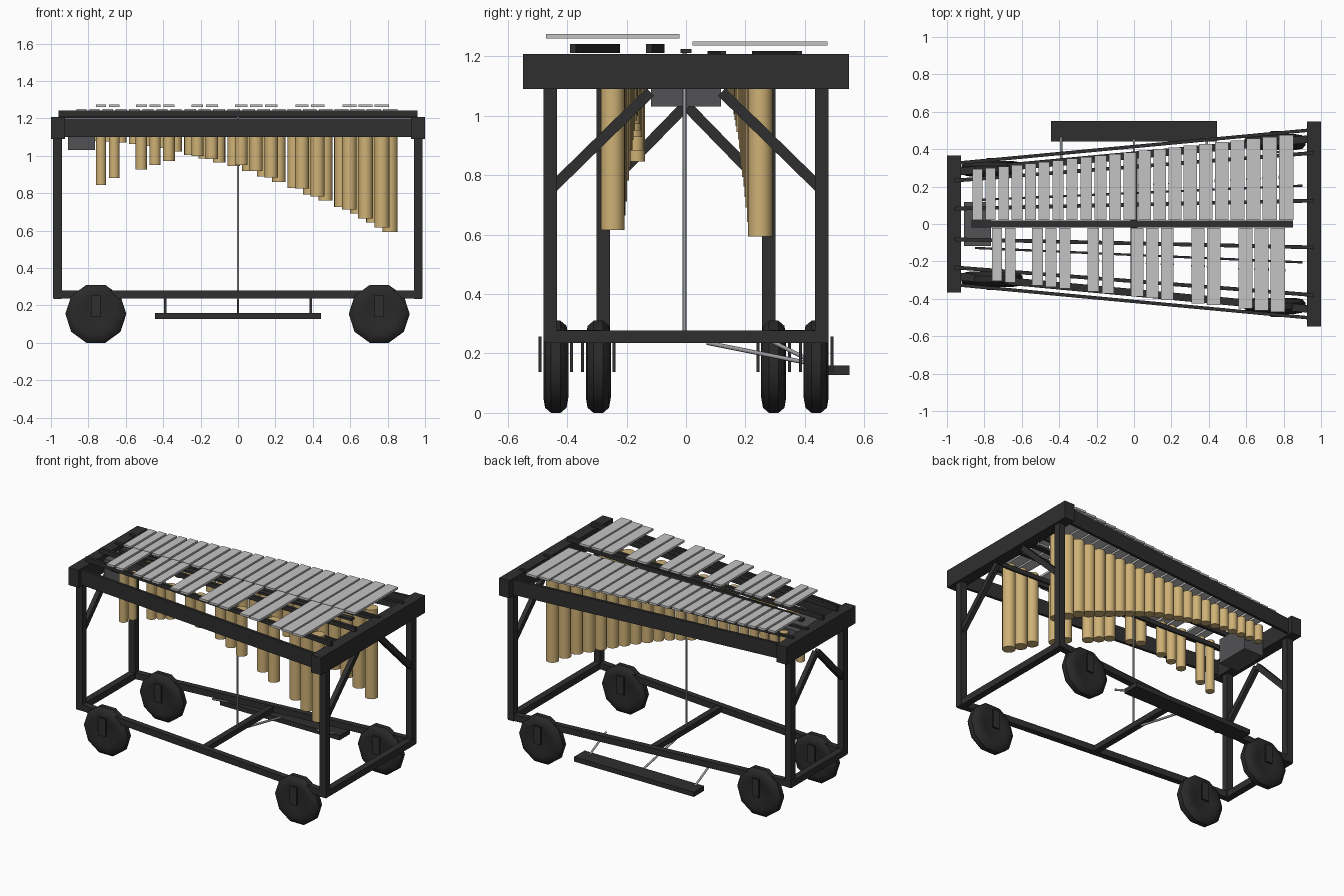
import bpy, bmesh, math
from mathutils import Vector, Matrix

if "Cube" in bpy.data.objects:
    bpy.data.objects.remove(bpy.data.objects["Cube"])


def mat(name, r, g, b):
    m = bpy.data.materials.new(name)
    m.diffuse_color = (r, g, b, 1)
    m.use_nodes = True
    m.node_tree.nodes["Principled BSDF"].inputs["Base Color"].default_value = m.diffuse_color
    return m


BLACK = mat("black_frame", 0.028, 0.028, 0.028)
RUBBER = mat("black_rubber", 0.022, 0.022, 0.022)
SILVER = mat("silver_bars", 0.55, 0.55, 0.55)
BRASS = mat("brass_tubes", 0.62, 0.44, 0.18)
STEEL = mat("steel_rods", 0.35, 0.35, 0.37)
GREY = mat("motor_grey", 0.085, 0.085, 0.09)


def finish(name, bm, material, smooth=False):
    bmesh.ops.recalc_face_normals(bm, faces=bm.faces)
    me = bpy.data.meshes.new(name)
    bm.to_mesh(me)
    bm.free()
    me.materials.append(material)
    ob = bpy.data.objects.new(name, me)
    bpy.context.collection.objects.link(ob)
    if smooth:
        bpy.context.view_layer.objects.active = ob
        ob.select_set(True)
        bpy.ops.object.shade_smooth_by_angle(angle=math.radians(40))
        ob.select_set(False)
    return ob


def add_box(bm, x0, x1, y0, y1, z0, z1):
    m = Matrix.Translation(((x0 + x1) / 2, (y0 + y1) / 2, (z0 + z1) / 2))
    bmesh.ops.create_cube(bm, size=1, matrix=m @ Matrix.Diagonal((x1 - x0, y1 - y0, z1 - z0, 1)))


def box(name, material, *dims):
    bm = bmesh.new()
    add_box(bm, *dims)
    return finish(name, bm, material)


def beam(name, p, q, w, h, material=BLACK):
    """Rectangular bar from p to q; w is sideways, h is upwards."""
    p, q = Vector(p), Vector(q)
    d = (q - p).normalized()
    side = Vector((0, 0, 1)).cross(d).normalized()
    up = d.cross(side)
    m = Matrix((d, side, up)).transposed().to_4x4()
    m.translation = (p + q) / 2
    bm = bmesh.new()
    bmesh.ops.create_cube(bm, size=1, matrix=m @ Matrix.Diagonal(((q - p).length, w, h, 1)))
    return finish(name, bm, material)


def rod(name, p, q, r):
    p, q = Vector(p), Vector(q)
    m = (q - p).to_track_quat('Z', 'Y').to_matrix().to_4x4()
    m.translation = (p + q) / 2
    bm = bmesh.new()
    bmesh.ops.create_cone(bm, cap_ends=True, segments=10, radius1=r, radius2=r,
                          depth=(q - p).length, matrix=m)
    return finish(name, bm, STEEL, True)


def lerp(a, b, t):
    return a + (b - a) * t


def curve(points, x):
    """Piecewise linear lookup."""
    for (x0, y0), (x1, y1) in zip(points, points[1:]):
        if x <= x1:
            return lerp(y0, y1, (x - x0) / (x1 - x0))
    return points[-1][1]


# End frames: top beam, legs, bottom beam, diagonal braces
box("narrow_end_beam", BLACK, -1.0, -0.925, -0.365, 0.365, 1.09, 1.207)
box("wide_end_beam", BLACK, 0.925, 1.0, -0.548, 0.548, 1.09, 1.207)
for tag, x, y in (("narrow", -0.965, 0.278), ("wide", 0.963, 0.457)):
    box(tag + "_bottom_beam", BLACK, x - 0.022, x + 0.022, -y - 0.02, y + 0.02, 0.235, 0.278)
    for s in (-1, 1):
        box(tag + "_leg", BLACK, x - 0.023, x + 0.023, s * y - 0.023, s * y + 0.023, 0.24, 1.1)
        top = (x, s * 0.12, 1.08) if tag == "wide" else (x, s * 0.005, 1.03)
        beam(tag + "_brace", (x, s * (y - 0.01), 0.76), top, 0.03, 0.036)

# Long rails and bar supports on both sides
for s in (-1, 1):
    beam("side_rail", (-0.95, s * 0.325, 1.15), (0.95, s * 0.503, 1.15), 0.018, 0.1)
    beam("bottom_rail", (-0.965, s * 0.278, 0.258), (0.963, s * 0.457, 0.258), 0.04, 0.042)
    z, h = (1.226, 0.03) if s < 0 else (1.21, 0.014)
    beam("outer_bar_support", (-0.96, s * 0.232, z), (0.96, s * 0.38, z), 0.02, h)
    beam("inner_bar_support", (-0.96, s * 0.082, z), (0.96, s * 0.125, z), 0.02, h)
    beam("tube_rail", (-0.85, s * 0.128, 1.15), (0.9, s * 0.205, 1.15), 0.012, 0.03)
box("damper_bar", BLACK, -0.87, 0.85, -0.018, 0.018, 1.21, 1.224)
beam("centre_cross_beam", (0, -0.36, 0.257), (0, 0.36, 0.257), 0.04, 0.036)

# Tone bars: 22 in the back row, 15 in the raised front row
N = 22
back_x = []
for i in range(N):
    t = i / (N - 1)
    back_x.append(-0.837 + 1.45 * t + 0.2 * t * t)
front_x = [(back_x[N - 1 - g] + back_x[N - 2 - g]) / 2 for g in range(N - 1) if g % 7 in (0, 1, 2, 4, 5)]
for name, xs, s, z in (("back_tone_bars", back_x, 1, 1.236), ("front_tone_bars", front_x, -1, 1.26)):
    bm = bmesh.new()
    for x in xs:
        t = (x + 0.837) / 1.65
        w = lerp(0.054, 0.077, t) / 2
        ya, yb = s * 0.022, s * lerp(0.293, 0.476, t)
        add_box(bm, x - w, x + w, min(ya, yb), max(ya, yb), z, z + 0.014)
    finish(name, bm, SILVER)

# Resonator tubes under each tone bar
back_low = [(-0.85, 1.085), (-0.6, 1.07), (-0.4, 1.04), (-0.2, 0.99), (0, 0.94), (0.22, 0.86),
            (0.47, 0.76), (0.64, 0.69), (0.82, 0.59)]
front_low = [(-0.75, 0.835), (-0.67, 0.88), (-0.525, 0.925), (-0.38, 0.97), (-0.225, 1.0),
             (-0.1, 0.975), (0.02, 0.95), (0.175, 0.885), (0.345, 0.825), (0.43, 0.78),
             (0.6, 0.71), (0.78, 0.61)]
for name, xs, s, low in (("back_tubes", back_x, 1, back_low), ("front_tubes", front_x, -1, front_low)):
    bm = bmesh.new()
    for x in xs:
        t = (x + 0.837) / 1.65
        r, z0, z1 = lerp(0.027, 0.041, t), curve(low, x), 1.19
        bmesh.ops.create_cone(bm, cap_ends=True, segments=16, radius1=r, radius2=r, depth=z1 - z0,
                              matrix=Matrix.Translation((x, s * lerp(0.16, 0.25, t), (z0 + z1) / 2)))
    finish(name, bm, BRASS, True)

# Motor box at the narrow end
box("motor_box", GREY, -0.91, -0.765, -0.118, 0.118, 1.03, 1.195)

# Ten-sided wheels with rounded tyres and fork plates
profile = [(0.0, -0.03), (0.07, -0.034), (0.11, -0.042), (0.145, -0.036), (0.163, -0.016),
           (0.163, 0.016), (0.145, 0.036), (0.11, 0.042), (0.07, 0.034), (0.0, 0.03)]
for x, y in ((-0.76, 0.295), (0.755, 0.438)):
    for s in (-1, 1):
        bm = bmesh.new()
        verts = [bm.verts.new((r, d, 0)) for r, d in profile]
        edges = [bm.edges.new(e) for e in zip(verts, verts[1:])]
        bmesh.ops.spin(bm, geom=verts + edges, cent=(0, 0, 0), axis=(0, 1, 0),
                       angle=math.tau, steps=10)
        bmesh.ops.remove_doubles(bm, verts=bm.verts, dist=0.0005)
        bmesh.ops.translate(bm, verts=bm.verts, vec=(x, s * y, 0.155))
        finish("wheel", bm, RUBBER, True)
        for o in (-0.053, 0.053):
            c = s * y + o
            box("fork_plate", BLACK, x - 0.025, x + 0.025, c - 0.005, c + 0.005, 0.138, 0.257)

# Pedal with its linkage
box("pedal", BLACK, -0.443, 0.443, 0.44, 0.55, 0.128, 0.16)
rod("damper_rod", (0, -0.005, 0.25), (0, -0.005, 1.215), 0.006)
rod("pedal_link", (0, 0.07, 0.236), (0, 0.45, 0.16), 0.007)
for s in (-1, 1):
    rod("pedal_arm", (s * 0.39, 0.29, 0.24), (s * 0.39, 0.46, 0.155), 0.007)
